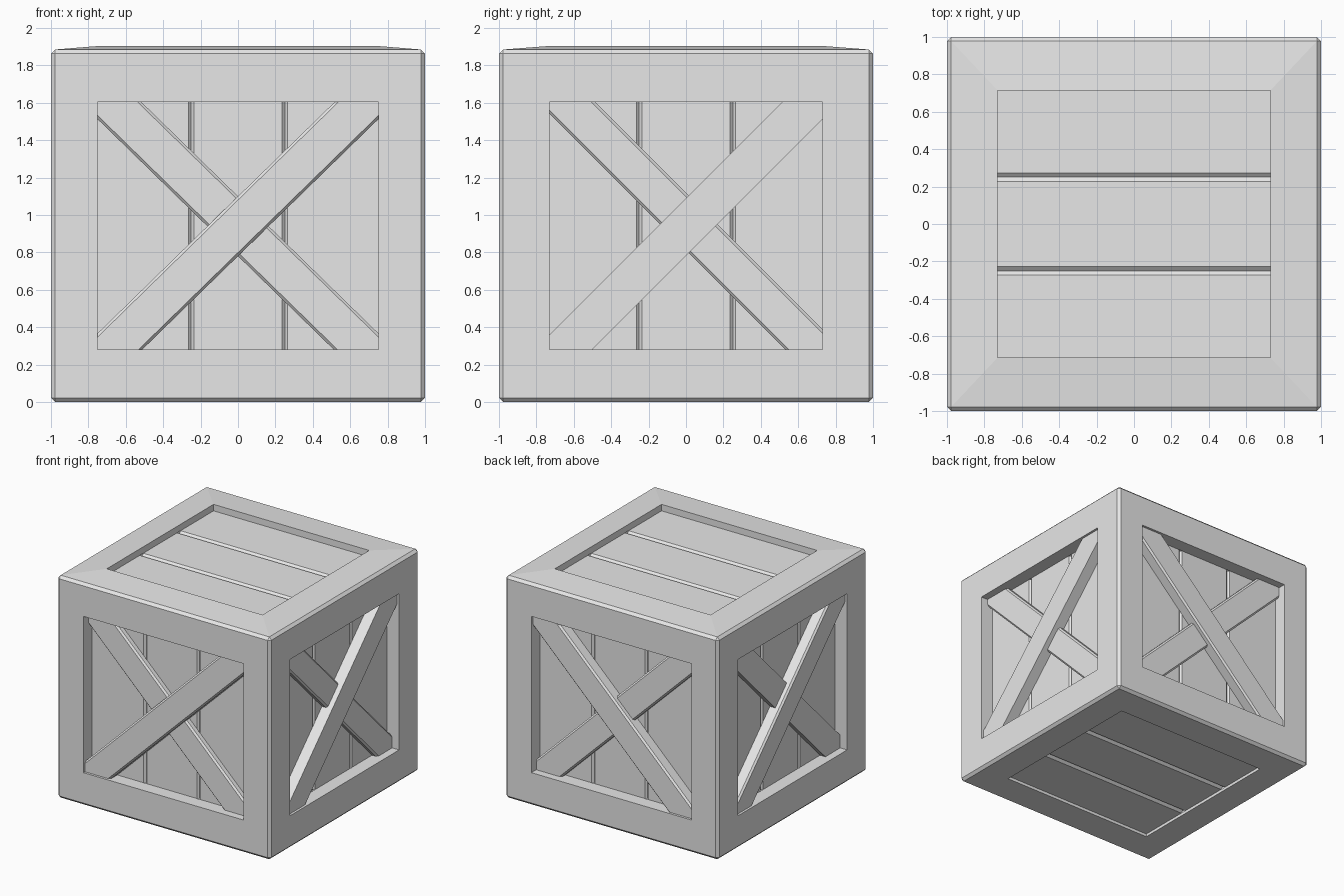
import bpy, bmesh, math
from mathutils import Vector

if "Cube" in bpy.data.objects:
    bpy.data.objects.remove(bpy.data.objects["Cube"])

X, Y, Z = Vector((1, 0, 0)), Vector((0, 1, 0)), Vector((0, 0, 1))

grey = bpy.data.materials.new("crate_grey")
grey.diffuse_color = (0.8, 0.8, 0.8, 1)
grey.use_nodes = True
grey.node_tree.nodes["Principled BSDF"].inputs["Base Color"].default_value = grey.diffuse_color


def finish(name, bm):
    mesh = bpy.data.meshes.new(name)
    bm.to_mesh(mesh)
    bm.free()
    mesh.materials.append(grey)
    bpy.context.collection.objects.link(bpy.data.objects.new(name, mesh))


# Six sides: name, across axis, along-plank axis, outward normal,
# opening half width, opening low/high along the planks, rim level, floor level
SIDES = [
    ("front", X, Z, -Y, 0.75, 0.28, 1.605, 1.0, 0.885),
    ("back", X, Z, Y, 0.75, 0.28, 1.605, 1.0, 0.885),
    ("right", Y, Z, X, 0.73, 0.28, 1.605, 1.0, 0.885),
    ("left", -Y, Z, -X, 0.73, 0.28, 1.605, 1.0, 0.885),
    ("top", Y, X, Z, 0.715, -0.73, 0.73, 1.905, 1.85),
    ("bottom", Y, X, -Z, 0.715, -0.73, 0.73, 0.0, -0.025),
]

# Frame: chamfered box with a rectangular opening sunk into every side
H = 1.885
bm = bmesh.new()
bmesh.ops.create_cube(bm, size=1)
for v in bm.verts:
    v.co = Vector((v.co.x * 2, v.co.y * 2, (v.co.z + 0.5) * H))
bmesh.ops.bevel(bm, geom=bm.edges[:], offset=0.022, segments=1, affect='EDGES')
bm.normal_update()
for name, u, w, n, hw, lo, hi, rim, floor in SIDES:
    face = max((f for f in bm.faces if f.normal.dot(n) > 0.99), key=lambda f: f.calc_area())
    for level in (rim, floor):
        bmesh.ops.inset_individual(bm, faces=[face], thickness=0.02)
        mid = face.calc_center_median()
        for v in face.verts:
            d = v.co - mid
            v.co = u * math.copysign(hw, d.dot(u)) + w * (hi if d.dot(w) > 0 else lo) + n * level
    bmesh.ops.delete(bm, geom=[face], context='FACES_ONLY')
finish("frame", bm)


# Plank panel: flat profile with two V grooves, extruded along the planks
def panel(name, u, w, n, hw, lo, hi, floor, g, depth):
    pts = [(-hw, -0.04), (-hw, 0)]
    for c in (-0.25, 0.25):
        pts += [(c - g, 0), (c, -depth), (c + g, 0)]
    pts += [(hw, 0), (hw, -0.04)]
    bm = bmesh.new()
    ends = [[bm.verts.new(u * a + n * (floor + b) + w * t) for a, b in pts] for t in (lo, hi)]
    k = len(pts)
    for i in range(k):
        j = (i + 1) % k
        bm.faces.new((ends[0][i], ends[0][j], ends[1][j], ends[1][i]))
    for e in ends:
        bm.faces.new(e)
    bmesh.ops.recalc_face_normals(bm, faces=bm.faces[:])
    finish(name, bm)


# Diagonal brace: chamfered board trimmed to the opening
def brace(name, u, w, n, hw, lo, hi, floor, outer, centre, angle, width):
    along = u * math.cos(angle) + w * math.sin(angle)
    across = w * math.cos(angle) - u * math.sin(angle)
    bm = bmesh.new()
    bmesh.ops.create_cube(bm, size=1)
    for v in bm.verts:
        a, b, c = v.co
        v.co = w * centre + along * a * 2.6 + across * b * width + n * (outer if c > 0 else floor)
    rims = [e for e in bm.edges
            if all(abs(v.co.dot(n) - outer) < 1e-4 for v in e.verts)
            and e.calc_length() > 1]
    bmesh.ops.bevel(bm, geom=rims, offset=0.014, segments=1, affect='EDGES')
    for point, normal in ((u * hw, u), (u * -hw, -u), (w * lo, -w), (w * hi, w)):
        cut = bmesh.ops.bisect_plane(bm, geom=bm.verts[:] + bm.edges[:] + bm.faces[:],
                                     plane_co=point, plane_no=normal, clear_outer=True)
        edges = [e for e in cut["geom_cut"] if isinstance(e, bmesh.types.BMEdge)]
        if edges:
            bmesh.ops.holes_fill(bm, edges=edges, sides=0)
    bmesh.ops.recalc_face_normals(bm, faces=bm.faces[:])
    finish(name, bm)


for name, u, w, n, hw, lo, hi, rim, floor in SIDES:
    upright = w is Z
    g, depth = (0.015, 0.015) if upright else (0.024, 0.02)
    panel(name + "_planks", u, w, n, hw, lo, hi, floor, g, depth)
    if upright:
        if u is X:
            over, under, ang, width = 0.94, 0.94, math.radians(44.3), 0.229
        else:
            over, under, ang, width = 0.935, 0.965, math.radians(45), 0.217
        brace(name + "_upper_brace", u, w, n, hw, lo, hi, floor, 0.98, over, ang, width)
        brace(name + "_lower_brace", u, w, n, hw, lo, hi, floor, 0.935, under, -ang, width)
